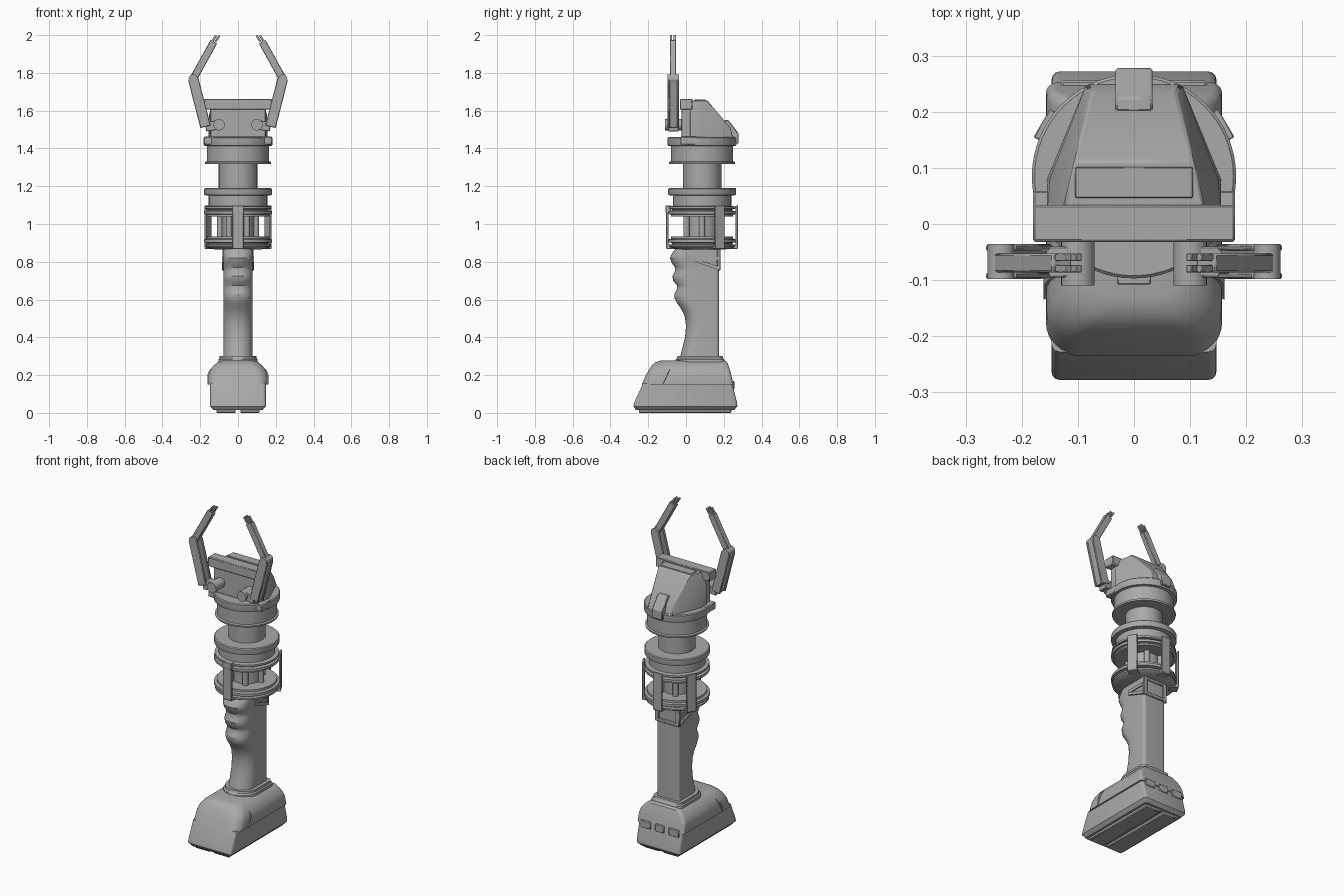
import bpy, bmesh, math
from mathutils import Vector, Matrix

cube = bpy.data.objects.get("Cube")
if cube:
    bpy.data.objects.remove(cube, do_unlink=True)

GREY = (0.4, 0.4, 0.4, 1)
mat = bpy.data.materials.new("plain grey")
mat.use_nodes = True
mat.diffuse_color = GREY
mat.node_tree.nodes["Principled BSDF"].inputs["Base Color"].default_value = GREY
AXIS = 0.085  # y of the turning axis of the upper body


def finish(name, bm, bevel=0.0):
    bmesh.ops.recalc_face_normals(bm, faces=bm.faces)
    me = bpy.data.meshes.new(name)
    bm.to_mesh(me)
    bm.free()
    me.materials.append(mat)
    me.shade_smooth()
    me.set_sharp_from_angle(angle=math.radians(32))
    ob = bpy.data.objects.new(name, me)
    bpy.context.collection.objects.link(ob)
    if bevel:
        mod = ob.modifiers.new("bevel", "BEVEL")
        mod.width, mod.segments, mod.limit_method = bevel, 1, "ANGLE"
    return ob


def box(name, x, y, z, bevel=0.004, matrix=Matrix()):
    bm = bmesh.new()
    mid = Vector([(a + b) / 2 for a, b in (x, y, z)])
    size = [b - a for a, b in (x, y, z)]
    bmesh.ops.create_cube(bm, size=1, matrix=matrix @ Matrix.Translation(mid) @ Matrix.Diagonal((*size, 1)))
    return finish(name, bm, bevel)


def hull(name, points, bevel=0.004):
    bm = bmesh.new()
    for p in points:
        bm.verts.new(p)
    bmesh.ops.convex_hull(bm, input=bm.verts)
    bmesh.ops.dissolve_limit(bm, angle_limit=0.01, verts=bm.verts, edges=bm.edges)
    return finish(name, bm, bevel)


def lathe(name, profile, steps=64):
    # profile of (radius, z) pairs, closed on the axis at both ends
    bm = bmesh.new()
    pts = [(0, profile[0][1])] + profile + [(0, profile[-1][1])]
    vs = [bm.verts.new((r, AXIS, z)) for r, z in pts]
    es = [bm.edges.new(p) for p in zip(vs, vs[1:])]
    bmesh.ops.spin(bm, geom=vs + es, cent=(0, AXIS, 0), axis=(0, 0, 1), angle=math.tau, steps=steps)
    bmesh.ops.remove_doubles(bm, verts=bm.verts, dist=1e-5)
    return finish(name, bm)


def cylinder(name, radius, start, end, sides=24):
    a, b = Vector(start), Vector(end)
    m = Matrix.Translation((a + b) / 2) @ (b - a).to_track_quat("Z", "Y").to_matrix().to_4x4()
    bm = bmesh.new()
    bmesh.ops.create_cone(bm, cap_ends=True, segments=sides, radius1=radius, radius2=radius,
                          depth=(b - a).length, matrix=m)
    return finish(name, bm)


def loft(name, sections, front_r, back_r, steps=8):
    # sections of (z, half width, front y, back y) with rounded corners
    bm = bmesh.new()
    rings = []
    for z, w, y0, y1 in sections:
        ring = []
        for q, (sx, back) in enumerate(((1, 1), (-1, 1), (-1, 0), (1, 0))):
            r = min(back_r if back else front_r, w * 0.98)
            cx, cy = sx * (w - r), (y1 - r if back else y0 + r)
            for i in range(steps + 1):
                t = math.pi / 2 * (q + i / steps)
                ring.append(bm.verts.new((cx + r * math.cos(t), cy + r * math.sin(t), z)))
        rings.append(ring)
    for a, b in zip(rings, rings[1:]):
        for i in range(len(a)):
            j = (i + 1) % len(a)
            bm.faces.new((a[i], a[j], b[j], b[i]))
    bm.faces.new(rings[0])
    bm.faces.new(rings[-1])
    return finish(name, bm)


# Battery foot and housing
loft("battery", [(0.015, 0.13, -0.265, 0.255), (0.035, 0.147, -0.278, 0.272), (0.055, 0.147, -0.274, 0.27),
                 (0.155, 0.147, -0.228, 0.245)], 0.015, 0.015, 3)
for s in (-1, 1):
    box("battery_bottom_rail", sorted((s * 0.012, s * 0.115)), (-0.25, 0.24), (0, 0.02))
loft("housing", [(0.15, 0.157, -0.235, 0.252), (0.2, 0.156, -0.212, 0.24), (0.225, 0.148, -0.198, 0.233),
                 (0.25, 0.13, -0.182, 0.225), (0.268, 0.108, -0.162, 0.218), (0.277, 0.085, -0.135, 0.205)],
     0.06, 0.02)
# seam rib that slants over the housing side
for s in (-1, 1):
    hull("housing_seam", [(s * x, y + dy, z) for x, y, z in
         ((0.161, -0.135, 0.15), (0.161, -0.11, 0.205), (0.153, -0.1, 0.225), (0.1, -0.08, 0.27))
         for dy in (0, 0.012)] + [(s * 0.1, -0.1, 0.15)], 0)
    box("housing_back_tab", sorted((s * 0.06, s * 0.13)), (0.2, 0.256), (0.125, 0.17))
box("housing_back_latch", (-0.03, 0.03), (0.2, 0.256), (0.125, 0.17))
loft("grip_collar", [(0.26, 0.105, -0.06, 0.205), (0.283, 0.103, -0.055, 0.202), (0.29, 0.097, -0.048, 0.196),
                     (0.302, 0.097, -0.045, 0.194)], 0.09, 0.03)

# Grip with finger grooves along the front
front = [(0.3, -0.03), (0.34, -0.02), (0.4, -0.005), (0.46, 0), (0.51, -0.006), (0.55, -0.025), (0.58, -0.047),
         (0.605, -0.06), (0.63, -0.062), (0.655, -0.048), (0.675, -0.048), (0.7, -0.068), (0.725, -0.072),
         (0.75, -0.058), (0.77, -0.058), (0.795, -0.076), (0.82, -0.084), (0.845, -0.074), (0.875, -0.05)]
loft("grip", [(z, 0.076 if z < 0.8 else 0.079, y, 0.176) for z, y in front], 0.074, 0.018)

# Framed hook plate at the back of the grip
for s in (-1, 1):
    box("hook_plate_side", sorted((s * 0.055, s * 0.083)), (0.165, 0.183), (0.755, 0.875))
    hull("hook_bracket_bar", [(s * x, y, z) for x in (0.07, 0.085) for y, z in
         ((0.05, 0.8), (0.05, 0.815), (0.175, 0.755), (0.175, 0.775))], 0)
    box("hook_bracket_top", sorted((s * 0.07, s * 0.085)), (0.05, 0.175), (0.81, 0.828), 0)
for z in (0.755, 0.85):
    box("hook_plate_bar", (-0.08, 0.08), (0.165, 0.183), (z, z + 0.022))

# Turned rings of the upper body
lathe("lower_cage_ring", [(0.12, 0.865), (0.168, 0.875), (0.175, 0.88), (0.175, 0.89), (0.16, 0.893),
                          (0.16, 0.9), (0.18, 0.903), (0.18, 0.918), (0.165, 0.922), (0.165, 0.935)])
lathe("cage_core", [(0.085, 0.93), (0.085, 1.05)], 32)
lathe("upper_cage_ring", [(0.165, 1.04), (0.165, 1.05), (0.18, 1.053), (0.18, 1.068), (0.16, 1.071),
                          (0.16, 1.078), (0.177, 1.081), (0.177, 1.092), (0.15, 1.097)])
lathe("shoulder", [(0.155, 1.09), (0.155, 1.15), (0.178, 1.153), (0.18, 1.158), (0.18, 1.185), (0.175, 1.19)])
lathe("neck", [(0.102, 1.18), (0.102, 1.33)])
lathe("head_ring", [(0.173, 1.318), (0.175, 1.322), (0.175, 1.328), (0.165, 1.332), (0.165, 1.412),
                    (0.18, 1.415), (0.182, 1.42), (0.182, 1.455), (0.177, 1.46)])
for i in range(6):
    t = math.tau * i / 6
    x, y = 0.095 * math.cos(t), AXIS + 0.095 * math.sin(t)
    cylinder("cage_post", 0.016, (x, y, 0.93), (x, y, 1.05), 12)

# Flat bars clamped around the cage
for angle in (-90, 30, 90, 150):
    m = Matrix.Translation((0, AXIS, 0)) @ Matrix.Rotation(math.radians(angle), 4, "Z")
    box("cage_bar", (0.178, 0.19), (-0.029, 0.029), (0.872, 1.098), 0.002, m)
    box("cage_bar_foot", (0.14, 0.188), (-0.029, 0.029), (0.868, 0.89), 0.002, m)

# Head block with sloping back
def mirrored(points):
    return [(s * x, y, z) for x, y, z in points for s in (-1, 1)]


hull("head_shell", mirrored([(0.155, 0.02, 1.455), (0.155, 0.08, 1.455), (0.085, 0.25, 1.455), (0.155, 0.02, 1.58),
     (0.15, 0.08, 1.55), (0.075, 0.235, 1.51), (0.125, 0.03, 1.655), (0.105, 0.112, 1.655)]))
box("head_front_panel", (-0.147, 0.147), (-0.025, 0.03), (1.455, 1.62))
box("head_top_plank", (-0.18, 0.18), (-0.032, 0.034), (1.605, 1.662))
box("head_top_cover", (-0.105, 0.105), (0.046, 0.102), (1.65, 1.66), 0.002)
box("head_base_plate", (-0.18, 0.18), (-0.03, 0.06), (1.42, 1.462))
hull("head_back_latch", mirrored([(0.033, 0.2, 1.425), (0.033, 0.278, 1.425), (0.033, 0.278, 1.48),
     (0.033, 0.225, 1.55), (0.033, 0.2, 1.55)]))
box("head_front_tab", (-0.03, 0.03), (-0.108, -0.08), (1.06, 1.098), 0.002)


# Jointed claws
def link(name, a, b, width, y0, y1, bevel=0.003):
    a, b = Vector((a[0], 0, a[1])), Vector((b[0], 0, b[1]))
    m = Matrix.Translation(a) @ Matrix.Rotation(math.atan2(b.x - a.x, b.z - a.z), 4, "Y")
    return box(name, (-width / 2, width / 2), (y0, y1), (0, (b - a).length), bevel, m)


for s in (-1, 1):
    pivot, heel = (s * 0.1, 1.525), (s * 0.172, 1.515)
    elbow, wrist, tip = (s * 0.237, 1.768), (s * 0.128, 1.965), (s * 0.107, 1.998)
    cylinder("claw_pivot", 0.03, (pivot[0], -0.11, pivot[1]), (pivot[0], -0.02, pivot[1]))
    link("claw_foot", pivot, heel, 0.05, -0.095, -0.04)
    for y in (-0.098, -0.048):
        link("claw_lower_cheek", heel, elbow, 0.056, y, y + 0.012)
    link("claw_lower_web", heel, elbow, 0.045, -0.09, -0.045)
    cylinder("claw_elbow_pin", 0.024, (elbow[0], -0.098, elbow[1]), (elbow[0], -0.036, elbow[1]))
    link("claw_upper_arm", elbow, wrist, 0.04, -0.086, -0.053)
    for y in (-0.086, -0.066):
        for dx in (-0.009, 0.009):
            link("claw_finger", (wrist[0] + dx, wrist[1]), (tip[0] + dx, tip[1]), 0.011, y, y + 0.013, 0.001)
